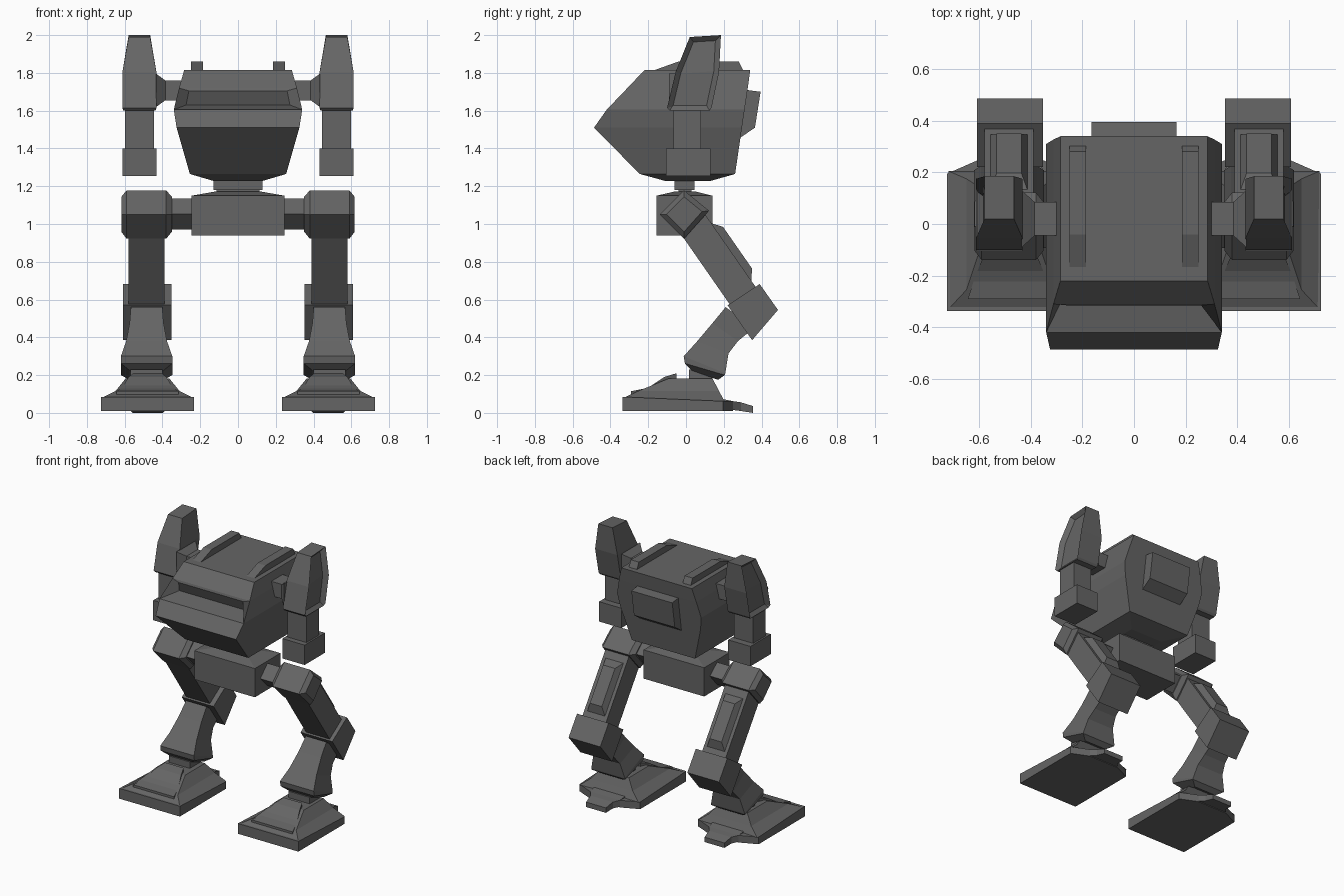
import bpy, bmesh

if "Cube" in bpy.data.objects:
    bpy.data.objects.remove(bpy.data.objects["Cube"])

grey = bpy.data.materials.new("dark_grey")
grey.diffuse_color = (0.13, 0.13, 0.13, 1)
grey.use_nodes = True
grey.node_tree.nodes["Principled BSDF"].inputs["Base Color"].default_value = grey.diffuse_color


def loft(name, rings, mirror=False, edit=None):
    """Skin a list of equal-length point rings, cap both ends, optionally mirror in x."""
    bm = bmesh.new()
    vs = [[bm.verts.new(p) for p in r] for r in rings]
    n = len(rings[0])
    for a, b in zip(vs, vs[1:]):
        for i in range(n):
            j = (i + 1) % n
            bm.faces.new((a[i], a[j], b[j], b[i]))
    bm.faces.new(vs[0])
    bm.faces.new(vs[-1])
    bmesh.ops.recalc_face_normals(bm, faces=bm.faces)
    if edit:
        bm.normal_update()
        edit(bm)
    me = bpy.data.meshes.new(name)
    bm.to_mesh(me)
    bm.free()
    me.materials.append(grey)
    ob = bpy.data.objects.new(name, me)
    bpy.context.collection.objects.link(ob)
    if mirror:
        ob.modifiers.new("mirror", 'MIRROR').use_mirror_merge = False
    return ob


def rect(cx, hw, y0, y1, z0, z1=None):
    """Horizontal (or tilted) rectangle: front edge at y0,z0 and back edge at y1,z1."""
    z1 = z0 if z1 is None else z1
    return [(cx - hw, y0, z0), (cx + hw, y0, z0), (cx + hw, y1, z1), (cx - hw, y1, z1)]


def box(name, cx, hw, y0, y1, z0, z1, mirror=False):
    return loft(name, [rect(cx, hw, y0, y1, z0), rect(cx, hw, y0, y1, z1)], mirror)


def side(x, profile, k=1.0):
    """Side profile (y, z) placed at x, scaled by k about its middle."""
    my = sum(p[0] for p in profile) / len(profile)
    mz = sum(p[1] for p in profile) / len(profile)
    return [(x, my + (y - my) * k, mz + (z - mz) * k) for y, z in profile]


# Cabin, with the visor slot pushed into the upper nose
def visor(bm):
    f = next(f for f in bm.faces if f.normal.y < -0.3
             and 1.62 < f.calc_center_median().z < 1.71)
    bmesh.ops.inset_individual(bm, faces=[f], thickness=0.02)
    for v in f.verts:
        sx = 1 if v.co.x > 0 else -1
        low = v.co.z < 1.66
        v.co = (sx * (0.275 if low else 0.26), -0.285 if low else -0.315,
                1.63 if low else 1.705)


loft("cabin", [rect(0, .13, -.11, .13, 1.228), rect(0, .255, -.245, .26, 1.265),
               rect(0, .325, -.487, .296, 1.51), rect(0, .34, -.42, .31, 1.605),
               rect(0, .312, -.31, .327, 1.72), rect(0, .285, -.22, .34, 1.815)],
     edit=visor)

# Rear hatch and roof rails
hatch = [(.28, 1.715), (.395, 1.70), (.365, 1.51), (.27, 1.445)]
loft("rear_hatch", [side(-.165, hatch), side(.165, hatch)])
rail = [(-.18, 1.81), (-.04, 1.86), (.28, 1.86), (.305, 1.81)]
loft("roof_rail", [side(.185, rail), side(.25, rail)], True)

# Waist and pelvis
box("neck", 0, .13, -.06, .045, 1.18, 1.235)
box("neck_base", 0, .115, -.04, .03, 1.15, 1.19)
loft("pelvis", [rect(0, .245, -.155, .14, .94), rect(0, .245, -.155, .14, 1.15),
                rect(0, .12, -.06, .05, 1.172)])


# Arms: shoulder pod with a sunken outer panel, link, forearm and fist
def pod_panel(bm):
    fs = [f for f in bm.faces if f.normal.x > 0.7]
    bmesh.ops.inset_region(bm, faces=fs, thickness=0.028, use_even_offset=True)
    bmesh.ops.translate(bm, verts=list({v for f in fs for v in f.verts}),
                        vec=(-0.03, 0, 0))


AX = .522
loft("shoulder_pod", [rect(AX, .085, -.085, .125, 1.60), rect(AX, .09, -.10, .135, 1.615),
                      rect(AX, .09, -.055, .175, 1.805),
                      rect(AX, .057, .02, .185, 1.99, 2.0)], True, pod_panel)
link = [(-.045, 1.655), (.085, 1.655), (.085, 1.76), (-.045, 1.76)]
loft("shoulder_link", [side(.29, link), side(.385, link), side(.435, link, 1.7)], True)
box("forearm", AX, .077, -.065, .08, 1.39, 1.61, True)
box("fist", AX, .09, -.105, .13, 1.255, 1.40, True)

# Hips: tilted joint blocks with chamfered ends
LX = .484
joint = [(-.01, 1.178), (.122, 1.07), (-.01, .922), (-.14, 1.05)]
loft("hip_joint", [side(.35, joint, .72), side(.38, joint), side(.59, joint),
                   side(.618, joint, .72)], True)
loft("hip_link", [side(.2, joint, .64), side(.36, joint, .64)], True)

# Thighs: points measured along the leg (d) and across it (n)
def leg_pt(d, n):
    return (-.01 + .571 * d + .821 * n, 1.05 - .821 * d + .571 * n)


def leg_rect(hw, d0, d1, n):
    (y0, z0), (y1, z1) = leg_pt(d0, n), leg_pt(d1, n)
    return rect(LX, hw, y0, y1, z0, z1)


loft("thigh", [leg_rect(.095, .03, .56, -.073), leg_rect(.095, .03, .56, .092)], True)
loft("thigh_panel", [leg_rect(.075, .11, .50, .085), leg_rect(.048, .172, .44, .132)], True)

# Knees
knee = [(.39, .682), (.487, .545), (.35, .385), (.22, .57)]
loft("knee", [side(.352, knee), side(.608, knee)], True)

# Shins flaring down to the ankle cuff
loft("shin", [rect(LX, .083, .21, .36, .56, .45), rect(LX, .09, .14, .275, .475, .38),
              rect(LX, .108, .06, .225, .38, .315), rect(LX, .136, -.012, .208, .30, .21),
              rect(LX, .136, -.006, .205, .262, .20), rect(LX, .09, .03, .17, .225, .175)],
     True)
box("ankle", LX, .085, .015, .14, .15, .23, True)

# Feet: slab, sloped instep, raised toe guard and heel spur
FX = .479


def sole(z_front, z_back):
    pts = [(-.245, -.337), (.245, -.337), (.245, .195), (.12, .25), (-.12, .25), (-.245, .195)]
    return [(FX + x, y, z_front if y < 0 else z_back) for x, y in pts]


loft("foot_slab", [sole(.01, .01), sole(.085, .062)], True)
loft("instep", [rect(FX, .24, -.33, .205, .08, .06), rect(FX, .17, -.255, .175, .115),
                rect(FX, .115, -.09, .14, .183)], True)


def guard(y, z0, z1, hw):
    return [(FX - hw, y, z0), (FX + hw, y, z0), (FX + hw, y, z1), (FX - hw, y, z1)]


loft("toe_guard", [guard(-.29, .08, .115, .165), guard(-.20, .09, .133, .135),
                   guard(-.115, .12, .19, .1), guard(-.05, .15, .21, .075)], True)
loft("heel_spur", [guard(.16, .02, .08, .13), guard(.25, .015, .062, .12),
                   guard(.29, .01, .056, .09), guard(.355, 0, .036, .08)], True)
